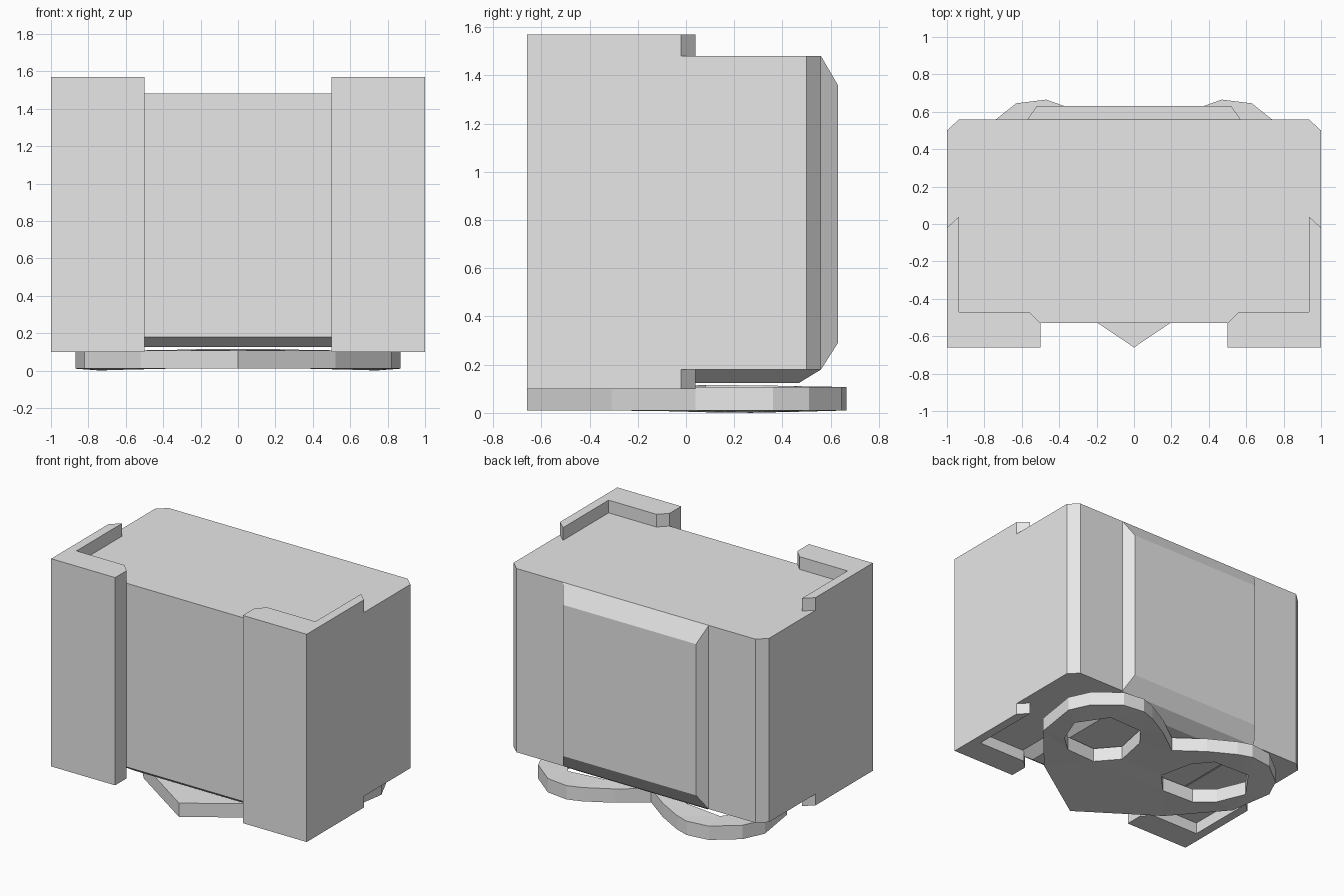
import bpy
import bmesh
from mathutils import Vector

cube = bpy.data.objects.get("Cube")
if cube:
    bpy.data.objects.remove(cube, do_unlink=True)

grey = bpy.data.materials.new("plain_grey")
grey.use_nodes = True
grey.diffuse_color = (0.8, 0.8, 0.8, 1)
grey.node_tree.nodes["Principled BSDF"].inputs["Base Color"].default_value = (0.8, 0.8, 0.8, 1)


def finish(name, bm):
    bmesh.ops.recalc_face_normals(bm, faces=bm.faces[:])
    mesh = bpy.data.meshes.new(name)
    bm.to_mesh(mesh)
    bm.free()
    mesh.materials.append(grey)
    obj = bpy.data.objects.new(name, mesh)
    bpy.context.collection.objects.link(obj)
    return obj


def raise_faces(bm, height):
    """Extrude every face of a flat sheet upward into a solid."""
    result = bmesh.ops.extrude_face_region(bm, geom=bm.faces[:], use_keep_orig=True)
    verts = [g for g in result["geom"] if isinstance(g, bmesh.types.BMVert)]
    bmesh.ops.translate(bm, verts=verts, vec=(0, 0, height))


def prism(name, outline, z0, z1):
    bm = bmesh.new()
    bm.faces.new([bm.verts.new((x, y, z0)) for x, y in outline])
    raise_faces(bm, z1 - z0)
    return finish(name, bm)


def bevelled_panel(name, points):
    """Convex raised panel from its right half, mirrored across x."""
    bm = bmesh.new()
    for x, y, z in points:
        bm.verts.new((x, y, z))
        bm.verts.new((-x, y, z))
    bmesh.ops.convex_hull(bm, input=bm.verts[:])
    bmesh.ops.dissolve_limit(bm, angle_limit=0.01, verts=bm.verts[:], edges=bm.edges[:])
    return finish(name, bm)


def mirrored(points):
    return [(-x, y) for x, y in reversed(points)]


# Main block, with front posts and chamfered back corners
bottom, top = 0.18, 1.48
half = [(0.5, -0.53), (0.5, -0.66), (1, -0.66), (1, 0.5), (0.935, 0.56)]
prism("main_body", half + mirrored(half), bottom, top)

# L-shaped rims standing above and below the front posts
rim = [(0.5, -0.66), (1, -0.66), (1, -0.02), (0.935, 0.04),
       (0.935, -0.47), (0.56, -0.47), (0.5, -0.53)]
for side, outline in (("left", rim), ("right", mirrored(rim))):
    prism(side + "_top_rim", outline, top, 1.57)
    prism(side + "_bottom_rim", outline, 0.1, bottom)

# Bevelled panels on the back and the underside
bevelled_panel("back_panel", [(0.57, 0.56, bottom), (0.57, 0.56, top),
                              (0.52, 0.63, 0.29), (0.52, 0.63, 1.36)])
bevelled_panel("underside_panel", [(0.57, -0.53, bottom), (0.57, 0.56, bottom),
                                   (0.5, -0.45, 0.125), (0.5, 0.47, 0.125)])

# Heart-shaped base plate with two slightly tilted openings
lobe = [(0.52, -0.31), (0.82, 0.04), (0.87, 0.36), (0.8, 0.51), (0.63, 0.645),
        (0.47, 0.665), (0.37, 0.63), (0.19, 0.53)]
opening = [(0.3, -0.06), (0.17, 0.08), (0.22, 0.32), (0.32, 0.45),
           (0.595, 0.47), (0.74, 0.27), (0.66, 0.07), (0.54, -0.04)]
heart = [(0, -0.66)] + lobe + [(0, 0.39)] + mirrored(lobe)
bm = bmesh.new()
for loop, tilt in ((heart, 0), (opening, 0.03), (mirrored(opening), 0.03)):
    ring = [bm.verts.new((x, y, 0.01 + tilt * (0.42 - abs(x)))) for x, y in loop]
    for a, b in zip(ring, ring[1:] + ring[:1]):
        bm.edges.new((a, b))
bmesh.ops.triangle_fill(bm, use_beauty=True, edges=bm.edges[:], normal=Vector((0, 0, 1)))
raise_faces(bm, 0.098)
finish("heart_base", bm)
